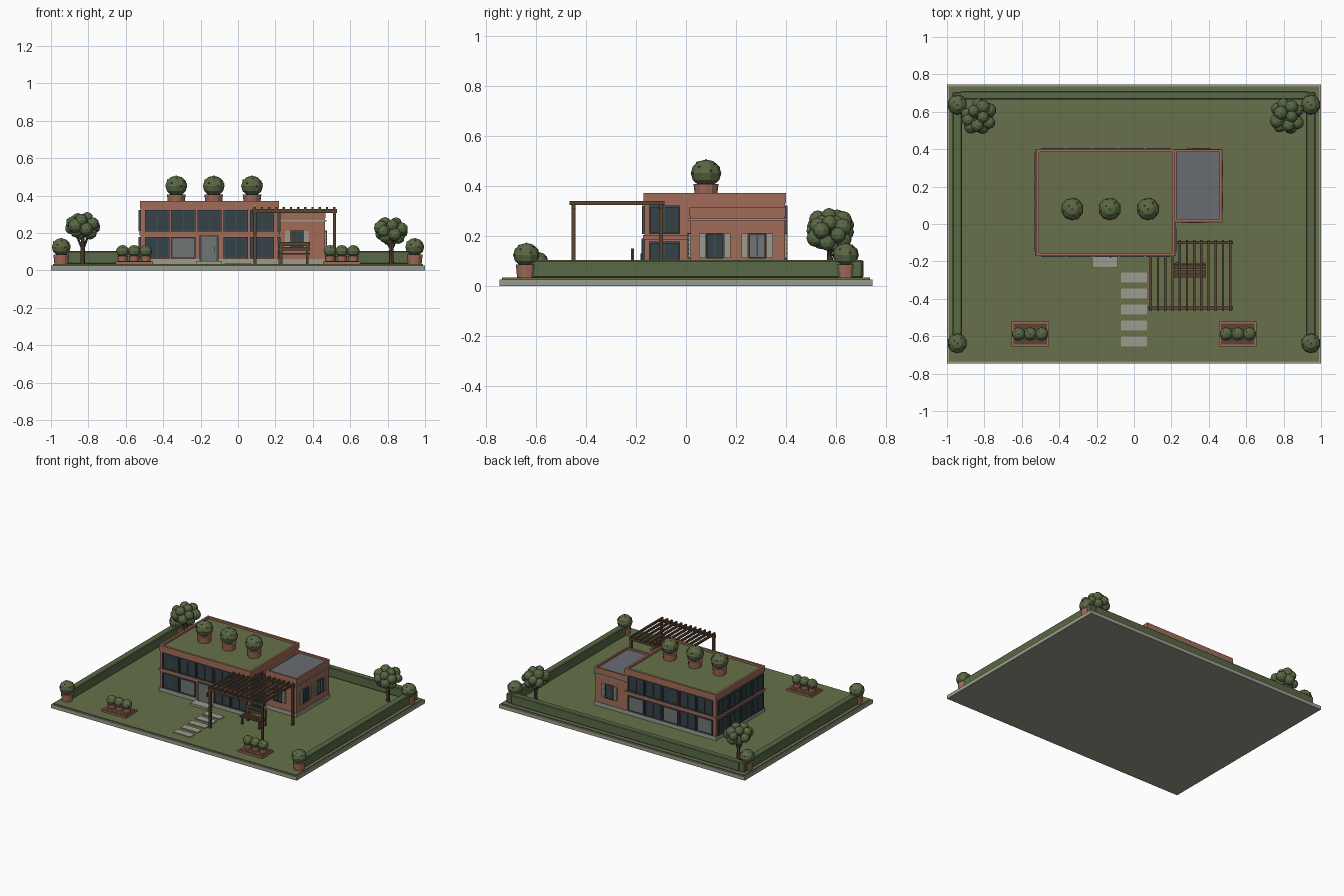
import bpy, bmesh, math, random
from mathutils import Vector, Matrix

if "Cube" in bpy.data.objects:
    bpy.data.objects.remove(bpy.data.objects["Cube"])

random.seed(4)

def mat(name, r, g, b):
    m = bpy.data.materials.new(name)
    m.diffuse_color = (r, g, b, 1)
    m.use_nodes = True
    m.node_tree.nodes["Principled BSDF"].inputs["Base Color"].default_value = m.diffuse_color
    return m

LAWN = mat("lawn green", 0.135, 0.165, 0.07)
LEAF = mat("leaf green", 0.10, 0.14, 0.06)
BRICK = mat("brick", 0.36, 0.15, 0.10)
STONE = mat("pale stone", 0.33, 0.33, 0.27)
ROOF = mat("roof grey", 0.14, 0.15, 0.165)
GLASS = mat("dark glass", 0.035, 0.055, 0.065)
FRAME = mat("slate frame", 0.05, 0.07, 0.085)
PALE = mat("pale glass", 0.16, 0.18, 0.175)
WOOD = mat("dark wood", 0.10, 0.06, 0.033)
RED = mat("flower red", 0.38, 0.06, 0.04)

def finish(name, bm, *mats):
    me = bpy.data.meshes.new(name)
    bm.to_mesh(me)
    bm.free()
    for m in mats:
        me.materials.append(m)
    ob = bpy.data.objects.new(name, me)
    bpy.context.collection.objects.link(ob)
    return ob

def add_box(bm, x0, x1, y0, y1, z0, z1):
    c = Vector(((x0 + x1) / 2, (y0 + y1) / 2, (z0 + z1) / 2))
    s = Matrix.Diagonal((abs(x1 - x0), abs(y1 - y0), abs(z1 - z0), 1))
    bmesh.ops.create_cube(bm, size=1, matrix=Matrix.Translation(c) @ s)

def boxes(name, m, *dims, bevel=0):
    bm = bmesh.new()
    for d in dims:
        add_box(bm, *d)
    if bevel:
        bmesh.ops.bevel(bm, geom=bm.edges[:], offset=bevel, segments=1, affect='EDGES')
    return finish(name, bm, m)

def parapet(name, x0, x1, y0, y1, z0, z1, t):
    boxes(name, BRICK, (x0, x1, y0, y0 + t, z0, z1), (x0, x1, y1 - t, y1, z0, z1),
          (x0, x0 + t, y0 + t, y1 - t, z0, z1), (x1 - t, x1, y0 + t, y1 - t, z0, z1))

# Ground slab and lawn
boxes("ground_slab", STONE, (-1, 1, -0.745, 0.745, 0, 0.027))
G = 0.034
boxes("lawn", LAWN, (-0.99, 0.99, -0.735, 0.735, 0.025, G))

# Hedges round three sides
for s, n in ((-1, "left"), (1, "right")):
    boxes(n + "_hedge", LEAF, (s * 0.92, s * 0.97, -0.64, 0.705, G, 0.104), bevel=0.005)
boxes("back_hedge", LEAF, (-0.93, 0.93, 0.665, 0.71, G, 0.103), bevel=0.005)

# Main block, annex and roofs
X0, X1, Y0, Y1 = -0.52, 0.215, -0.165, 0.395
boxes("main_walls", BRICK, (X0, X1, Y0, Y1, G, 0.35))
boxes("main_plinth", STONE, (X0 - .004, X1 + .004, Y0 - .004, Y1 + .004, G, 0.062))
parapet("main_parapet", X0 - .005, X1 + .005, Y0 - .005, Y1 + .005, 0.33, 0.371, 0.016)
boxes("roof_garden", LAWN, (X0 + .01, X1 - .01, Y0 + .01, Y1 - .01, 0.345, 0.357))
boxes("floor_band", BRICK, (X0 - .006, X1 + .006, Y0 - .006, Y1 + .006, 0.186, 0.204))
AX, AY = 0.465, 0.017
boxes("annex_walls", BRICK, (X1, AX, AY, Y1, G, 0.295))
boxes("annex_plinth", STONE, (X1, AX + .004, AY - .004, Y1 + .004, G, 0.062))
boxes("annex_band", STONE, (X1, AX + .008, AY - .008, Y1 + .006, 0.262, 0.270))
parapet("annex_parapet", X1, AX + .003, AY - .003, Y1 + .003, 0.28, 0.315, 0.012)
boxes("annex_roof", ROOF, (X1, AX - .008, AY + .008, Y1 - .008, 0.29, 0.302))

# Walls as (origin, along, outward); wall boxes are given in that frame
FRONT = (Vector((0, Y0, 0)), Vector((1, 0, 0)), Vector((0, -1, 0)))
BACK = (Vector((0, Y1, 0)), Vector((1, 0, 0)), Vector((0, 1, 0)))
LEFT = (Vector((X0, 0, 0)), Vector((0, 1, 0)), Vector((-1, 0, 0)))
RIGHT = (Vector((X1, 0, 0)), Vector((0, 1, 0)), Vector((1, 0, 0)))
A_FRONT = (Vector((0, AY, 0)), FRONT[1], FRONT[2])
A_RIGHT = (Vector((AX, 0, 0)), RIGHT[1], RIGHT[2])

def wall_boxes(name, m, wall, *dims):
    o, u, n = wall
    out = []
    for u0, u1, d0, d1, z0, z1 in dims:
        a, b = o + u * u0 + n * d0, o + u * u1 + n * d1
        out.append((a.x, b.x, a.y, b.y, z0, z1))
    boxes(name, m, *out)

def window(name, wall, c, w, z0, z1, glass=GLASS, t=0.008, mullion=True):
    h = w / 2
    bars = [(c - h, c - h + t, 0, .011, z0, z1), (c + h - t, c + h, 0, .011, z0, z1),
            (c - h, c + h, 0, .011, z0, z0 + t), (c - h, c + h, 0, .011, z1 - t, z1)]
    if mullion:
        bars.append((c - .003, c + .003, 0, .009, z0, z1))
    wall_boxes(name + "_frame", FRAME, wall, *bars)
    wall_boxes(name + "_glass", glass, wall, (c - h + t, c + h - t, 0, .005, z0 + t, z1 - t))

# Window bays on both floors
for wall, n, mid, count, step in ((FRONT, "front", -.152, 5, .14), (BACK, "back", -.152, 5, .14),
                                  (LEFT, "left", .115, 4, .134), (RIGHT, "right", .115, 4, .134)):
    for i in range(count):
        c = mid + (i - (count - 1) / 2) * step
        if (n == "right" and i > 0) or (n == "back" and c > 0.25):
            continue
        window(f"{n}_upper_window_{i}", wall, c, step - .01, 0.208, 0.322)
        if n == "front" and i == 2:
            continue
        pale = (n == "front" and i == 1) or (n == "back" and i % 2 == 0)
        window(f"{n}_lower_window_{i}", wall, c, step - .01, 0.064, 0.178,
               PALE if pale else GLASS, mullion=not pale)

# Front door with handle and step
wall_boxes("door", PALE, FRONT, (-.195, -.115, 0, .008, .05, .18))
wall_boxes("door_frame", FRAME, FRONT, (-.205, -.195, 0, .012, .05, .19),
           (-.115, -.105, 0, .012, .05, .19), (-.205, -.105, 0, .012, .18, .19))
wall_boxes("door_handle", FRAME, FRONT, (-.128, -.122, .008, .016, .10, .13))
boxes("door_step", STONE, (-.225, -.085, -.235, Y0, G, .05))

# Shuttered annex windows
for n, wall, c, g in (("annex_front", A_FRONT, .315, GLASS), ("annex_right_a", A_RIGHT, .115, GLASS),
                      ("annex_right_b", A_RIGHT, .285, PALE), ("annex_back", BACK, .345, GLASS)):
    window(n + "_window", wall, c, .07, .11, .212, g, t=.006)
    wall_boxes(n + "_shutters", STONE, wall,
               *[(c + s * .037, c + s * .063, 0, .008, .112, .21) for s in (-1, 1)])
    wall_boxes(n + "_louvres", STONE, wall,
               *[(c + s * .040, c + s * .060, 0, .011, z, z + .007)
                 for s in (-1, 1) for z in (.118, .136, .154, .172, .19)])

# Stepping stones
boxes("stepping_stones", STONE,
      *[(-.07, .07, -.312 - i * .086, -.258 - i * .086, G, .04) for i in range(5)])

# Pergola
boxes("pergola_posts", WOOD, *[(x - .008, x + .008, y - .008, y + .008, G, .315)
                               for x in (.09, .515) for y in (-.45, -.1)])
boxes("pergola_beams", WOOD, *[(.075, .53, y - .008, y + .008, .308, .327) for y in (-.45, -.1)])
boxes("pergola_slats", WOOD, *[(x - .006, x + .006, -.465, -.085, .323, .339)
                               for x in [.09 + i * .0386 for i in range(12)]])

# Garden bench
boxes("bench_seat", WOOD, *[(.215, .385, y, y + .018, .085, .094) for y in (-.287, -.264, -.241)])
boxes("bench_back", WOOD, *[(.215, .385, -.219, -.211, z, z + .02) for z in (.105, .131)])
boxes("bench_legs", WOOD, *[(x - .007, x + .007, y - .006, y + .006, G, h)
                            for x in (.23, .37) for y, h in ((-.278, .087), (-.213, .15))])

# Potted shrubs with small flowers
def shrub(name, x, y, z, pot_r, pot_h, r, flowers=12):
    bm = bmesh.new()
    bmesh.ops.create_cone(bm, cap_ends=True, segments=12, radius1=pot_r * .88, radius2=pot_r,
                          depth=pot_h, matrix=Matrix.Translation((x, y, z + pot_h / 2)))
    finish(name + "_pot", bm, BRICK)
    c = Vector((x, y, z + pot_h + r * .72))
    bm = bmesh.new()
    bmesh.ops.create_uvsphere(bm, u_segments=10, v_segments=6, radius=r,
                              matrix=Matrix.Translation(c) @ Matrix.Diagonal((1, 1, .9, 1)))
    finish(name + "_leaves", bm, LEAF)
    bm = bmesh.new()
    for i in range(flowers):
        a, h = i * 2.4, 1 - 1.2 * i / flowers
        q = math.sqrt(1 - h * h)
        p = c + Vector((q * math.cos(a), q * math.sin(a), h * .9)) * r * .95
        bmesh.ops.create_icosphere(bm, subdivisions=1, radius=r * .09, matrix=Matrix.Translation(p))
    finish(name + "_flowers", bm, RED)

for i, x in enumerate((-.33, -.13, .075)):
    shrub(f"roof_shrub_{i}", x, .08, .357, .05, .05, .061)
for i, (sx, sy) in enumerate(((-1, -1), (1, -1), (-1, 1), (1, 1))):
    shrub(f"corner_shrub_{i}", sx * .945, sy * .638, G, .042, .052, .053)

# Front planter beds
for s, n in ((-1, "left"), (1, "right")):
    a, b = sorted((s * .455, s * .655))
    boxes(n + "_bed", BRICK, (a, b, -.655, -.522, G, .047))
    boxes(n + "_bed_soil", WOOD, (a + .01, b - .01, -.645, -.532, .04, .049))
    for i in range(3):
        shrub(f"{n}_bed_shrub_{i}", s * .555 + (i - 1) * .062, -.588, .047, .028, .03, .036, 6)

# Trees: trunk, two branches and a clump of leaf balls
def tree(name, x, y, zc):
    bm = bmesh.new()
    for dx, top, r in ((0, zc, .013), (.05, zc, .007), (-.05, zc - .01, .007)):
        a = Vector((x, y, G if dx == 0 else .11))
        d = Vector((x + dx, y, top)) - a
        m = Matrix.Translation(a + d / 2) @ d.to_track_quat('Z', 'Y').to_matrix().to_4x4()
        bmesh.ops.create_cone(bm, cap_ends=True, segments=8, radius1=r, radius2=r * .7,
                              depth=d.length, matrix=m)
    finish(name + "_trunk", bm, WOOD)
    bm = bmesh.new()
    for i in range(15):
        h = 1 - 2 * (i + .5) / 15
        q, a = math.sqrt(1 - h * h), i * 2.4 + random.uniform(-.3, .3)
        p = Vector((x + q * math.cos(a) * .066, y + q * math.sin(a) * .066, zc + h * .045))
        bmesh.ops.create_icosphere(bm, subdivisions=2, radius=random.uniform(.031, .04),
                                   matrix=Matrix.Translation(p))
    finish(name + "_leaves", bm, LEAF)

tree("left_tree", -.83, .575, .238)
tree("right_tree", .82, .575, .21)
